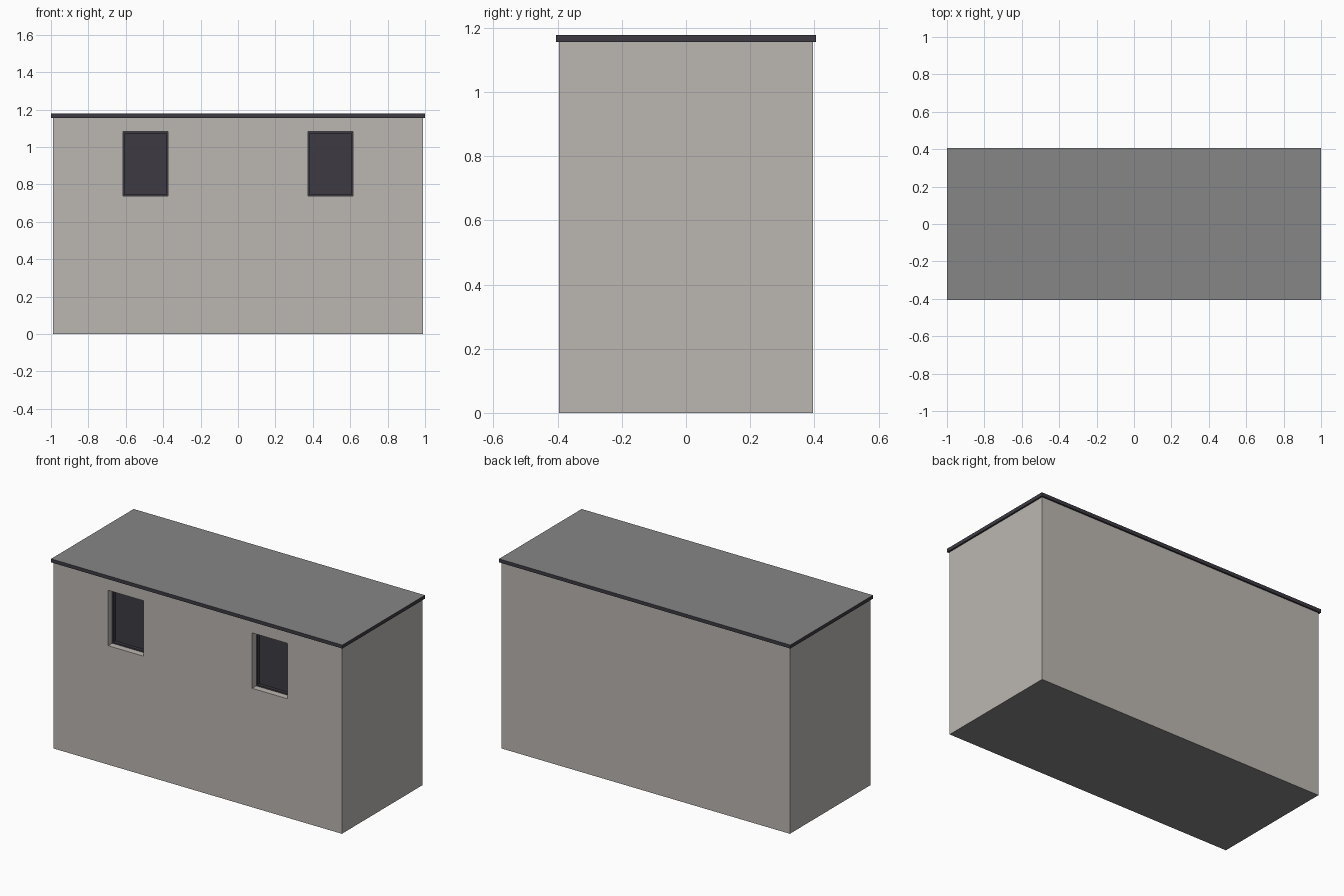
import bpy, bmesh
from mathutils import Vector

if "Cube" in bpy.data.objects:
    bpy.data.objects.remove(bpy.data.objects["Cube"])

def material(name, rgb):
    m = bpy.data.materials.new(name)
    m.diffuse_color = (*rgb, 1)
    m.use_nodes = True
    m.node_tree.nodes["Principled BSDF"].inputs["Base Color"].default_value = m.diffuse_color
    return m

WALL = material("warm grey wall", (0.50, 0.467, 0.44))
GREY = material("mid grey roofing", (0.24, 0.24, 0.24))
DARK = material("dark slate trim", (0.047, 0.044, 0.055))

HX, HY = 0.99, 0.395             # wall half sizes
EAVE, TOP = 1.156, 1.178         # roof slab underside and top
WX, WZ = (0.374, 0.615), (0.738, 1.082)   # window opening
RECESS = 0.04

def make_object(name, bm, mats):
    me = bpy.data.meshes.new(name)
    bm.normal_update()
    bm.to_mesh(me)
    bm.free()
    for m in mats:
        me.materials.append(m)
    ob = bpy.data.objects.new(name, me)
    bpy.context.collection.objects.link(ob)
    return ob

def box(lo, hi):
    bm = bmesh.new()
    bmesh.ops.create_cube(bm, size=1)
    lo, hi = Vector(lo), Vector(hi)
    for v in bm.verts:
        v.co = (lo + hi) / 2 + v.co * (hi - lo)
    bm.normal_update()
    return bm

# Walls: cut along the window lines, then push the openings inwards
bm = box((-HX, -HY, 0), (HX, HY, EAVE))
cuts = [((s * x, 0, 0), (1, 0, 0)) for s in (-1, 1) for x in WX]
cuts += [((0, 0, z), (0, 0, 1)) for z in WZ]
for co, no in cuts:
    bmesh.ops.bisect_plane(bm, geom=bm.verts[:] + bm.edges[:] + bm.faces[:],
                           plane_co=co, plane_no=no)
bm.normal_update()

def is_opening(f):
    c = f.calc_center_median()
    return f.normal.y < -0.9 and WX[0] < abs(c.x) < WX[1] and WZ[0] < c.z < WZ[1]

openings = [f for f in bm.faces if is_opening(f)]
bmesh.ops.inset_individual(bm, faces=openings, thickness=0, depth=-RECESS)
bmesh.ops.delete(bm, geom=openings, context='FACES_ONLY')
bm.normal_update()
# Underside of the building is grey
for f in bm.faces:
    f.material_index = int(f.normal.z < -0.9 and f.calc_center_median().z < 0.01)
make_object("walls", bm, [WALL, GREY])

# Flat roof slab: dark edge, grey top
bm = box((-1, -0.405, EAVE), (1, 0.405, TOP))
for f in bm.faces:
    f.material_index = int(f.normal.z > 0.9)
make_object("roof", bm, [DARK, GREY])

# Windows: thin frame with the pane set back
def window(name, cx):
    w = (WX[1] - WX[0]) / 2
    y = -HY + RECESS
    bm = bmesh.new()
    f = bm.faces.new([bm.verts.new(p) for p in (
        (cx - w, y, WZ[0]), (cx + w, y, WZ[0]), (cx + w, y, WZ[1]), (cx - w, y, WZ[1]))])
    bm.normal_update()
    bmesh.ops.inset_individual(bm, faces=[f], thickness=0.012, depth=0)
    bm.normal_update()
    bmesh.ops.inset_individual(bm, faces=[f], thickness=0, depth=-0.02)
    make_object(name, bm, [DARK])

for side, s in (("left", -1), ("right", 1)):
    window("window_" + side, s * sum(WX) / 2)
